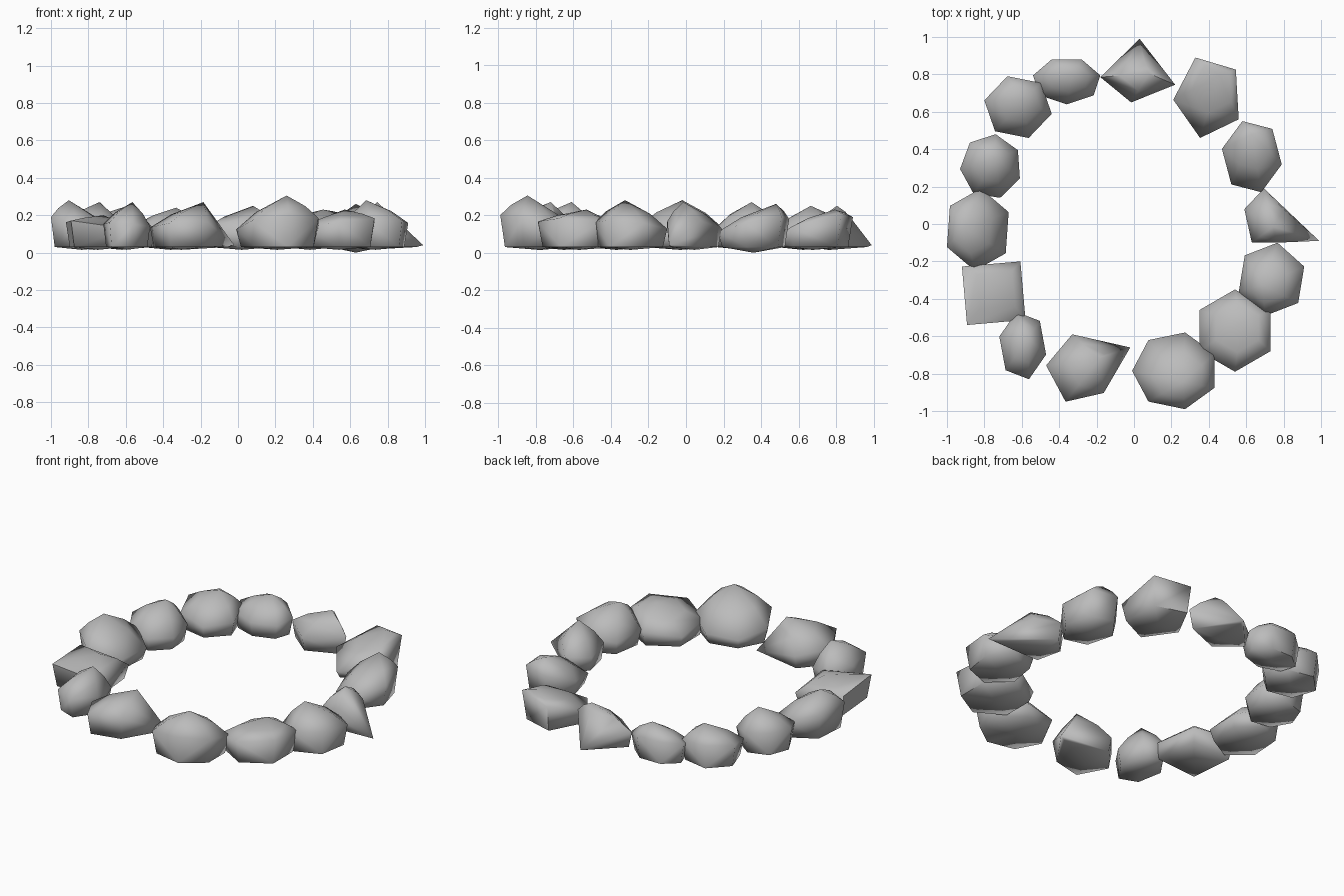
import bpy
import bmesh
import math
from mathutils import Vector

cube = bpy.data.objects.get("Cube")
if cube:
    bpy.data.objects.remove(cube, do_unlink=True)

# One plain stone colour
grey = bpy.data.materials.new("stone_grey")
grey.use_nodes = True
colour = (0.5, 0.5, 0.5, 1)
grey.diffuse_color = colour
shader = grey.node_tree.nodes["Principled BSDF"]
shader.inputs["Base Color"].default_value = colour
shader.inputs["Roughness"].default_value = 0.8

BASE = 0.03         # height of the underside edge
LOWEST = 0.04       # lowest height of the rim
RIM = 0.14          # mean height of the widest outline
FALL = 0.22         # how much the rim sinks away from the peak
OUTWARD = 0.2       # how much the rim rises towards the outside of the ring
TAPER = 0.88        # underside outline relative to the widest outline
SHOULDER = 0.6      # crown outline relative to the widest outline


def fit(values, span):
    """Spread values over a span given in hundredths."""
    low, high = min(values), max(values)
    start, end = span
    return [(start + (v - low) / (high - low) * (end - start)) / 100 for v in values]


def polygon(sides, twist, x_span, y_span):
    """Regular polygon turned by twist, then fitted to its plan extents."""
    angles = [math.radians(twist) + math.tau * i / sides for i in range(sides)]
    xs = fit([math.cos(a) for a in angles], x_span)
    ys = fit([math.sin(a) for a in angles], y_span)
    return [Vector((x, y, 0)) for x, y in zip(xs, ys)]


def stone(name, x_span, y_span, sides, twist, peak, lean=(3, 4), tip=None, keel=0.015):
    """Faceted stone: tilted rim, shouldered crown, tapered underside, optional low tip."""
    plan = polygon(sides, twist, x_span, y_span)
    middle = Vector((sum(x_span), sum(y_span), 0)) / 200
    top = middle + Vector((lean[0], lean[1], 0)) / 100
    mean_reach = sum((p - top).length for p in plan) / sides
    top.z = peak / 100

    # Rim heights follow the peak and the outside of the ring
    rim = []
    for p in plan:
        sink = FALL * ((p - top).xy.length - mean_reach)
        rise = OUTWARD * (p.length - middle.length)
        rim.append(Vector((p.x, p.y, max(RIM - sink + rise, LOWEST))))

    points = [top, Vector((middle.x, middle.y, keel))]
    for p in rim:
        crown = top.lerp(p, SHOULDER)
        crown.z += 0.12 * (top.z - p.z)
        points.append(crown)
    if tip:
        rim.append(Vector((tip[0] / 100, tip[1] / 100, LOWEST)))
    for p in rim:
        foot = middle.lerp(p, TAPER)
        points += [p, Vector((foot.x, foot.y, BASE))]

    bm = bmesh.new()
    for p in points:
        bm.verts.new(p)
    bmesh.ops.convex_hull(bm, input=bm.verts[:])
    buried = [v for v in bm.verts if not v.link_faces]
    bmesh.ops.delete(bm, geom=buried, context="VERTS")
    bmesh.ops.recalc_face_normals(bm, faces=bm.faces[:])

    mesh = bpy.data.meshes.new(name)
    bm.to_mesh(mesh)
    bm.free()
    mesh.materials.append(grey)
    obj = bpy.data.objects.new(name, mesh)
    bpy.context.collection.objects.link(obj)

    # Soft shading across the stone, only the hardest creases stay crisp
    bpy.ops.object.select_all(action="DESELECT")
    obj.select_set(True)
    bpy.context.view_layer.objects.active = obj
    bpy.ops.object.shade_smooth_by_angle(angle=math.radians(75))


# Front of the ring
stone("front_left_stone", (-1, 43), (-99, -58), 7, 180, 30.5, lean=(5, -6))
stone("front_right_stone", (-47, -14), (-95, -59), 5, 30, 27, lean=(12, 5), tip=(-2, -66))
stone("front_small_stone", (-72, -47), (-83, -47), 6, 45, 27)

# Left side, front to back
stone("left_front_stone", (35, 73), (-79, -35), 6, 30, 23)
stone("left_low_stone", (56, 91), (-49, -10), 6, 20, 28, lean=(-5, -3))
stone("left_pointed_stone", (59, 80), (-10, 19), 5, 90, 27, lean=(5, -6), tip=(99, -9))
stone("left_back_stone", (47, 79), (17, 55), 6, 48, 26, lean=(0, 12), keel=0)

# Back of the ring
stone("back_left_stone", (21, 56), (46, 89), 5, 40, 23, lean=(7, 12))
stone("back_pointed_stone", (-18, 22), (65, 88), 4, 80, 25, lean=(6, 4), tip=(3, 99))
stone("back_small_stone", (-54, -18), (64, 88), 7, 270, 24)

# Right side, back to front
stone("right_corner_stone", (-80, -44), (46, 79), 6, 48, 25)
stone("right_back_stone", (-93, -61), (14, 48), 7, 30, 27)
stone("right_stone", (-100, -67), (-25, 19), 6, 25, 28, lean=(-7, 1))
stone("right_flat_stone", (-92, -58), (-54, -20), 4, 50, 20)
